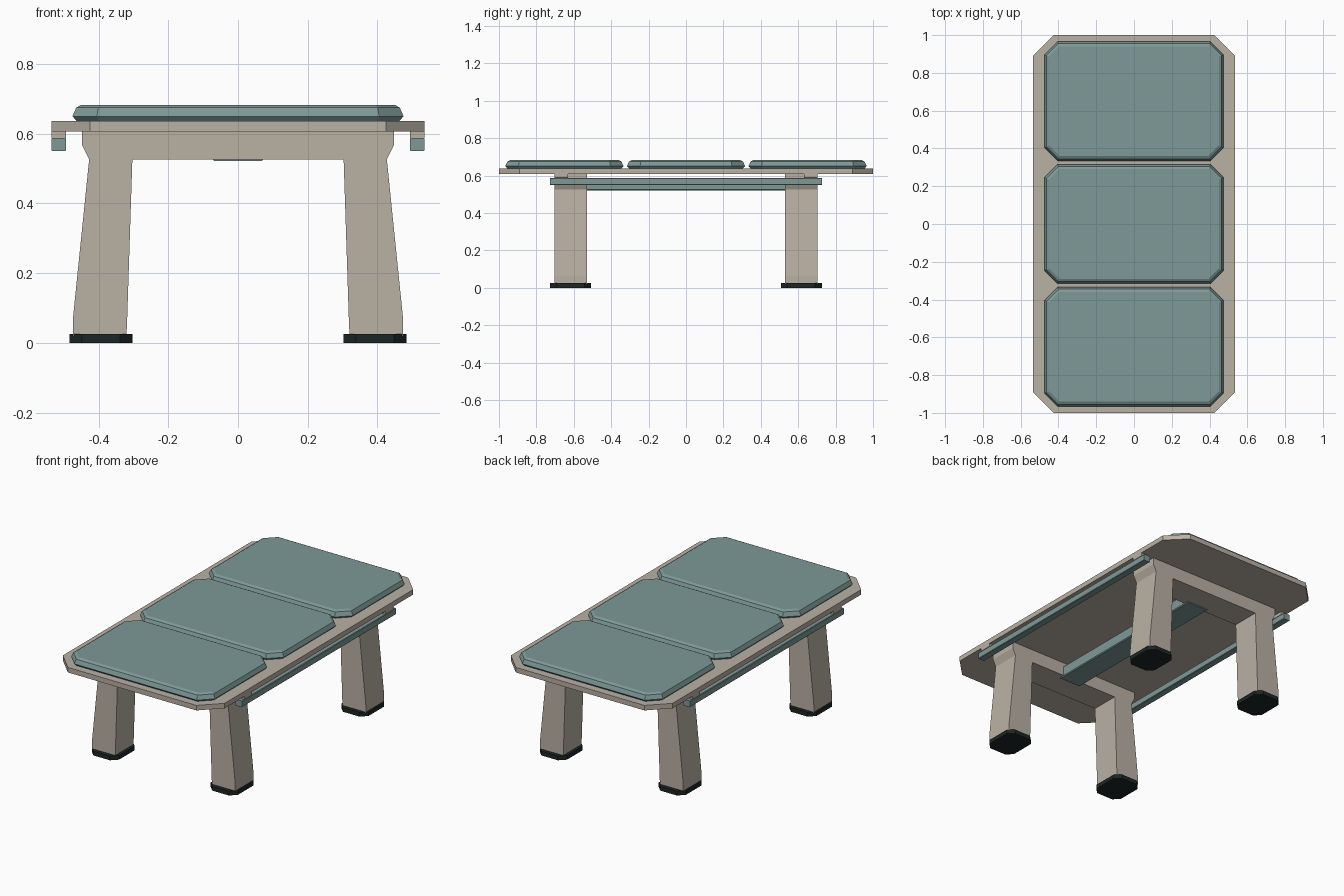
import bpy, bmesh

if "Cube" in bpy.data.objects:
    bpy.data.objects.remove(bpy.data.objects["Cube"])


def material(name, rgb):
    m = bpy.data.materials.new(name)
    m.diffuse_color = (*rgb, 1)
    m.use_nodes = True
    m.node_tree.nodes["Principled BSDF"].inputs["Base Color"].default_value = m.diffuse_color
    return m


BEIGE = material("warm beige", (0.49, 0.44, 0.372))
TEAL = material("muted teal", (0.206, 0.32, 0.31))
BLACK = material("dark rubber", (0.011, 0.019, 0.019))


def loft(name, rings, mat):
    """Closed solid through a list of matching point loops."""
    bm = bmesh.new()
    loops = [[bm.verts.new(p) for p in ring] for ring in rings]
    n = len(loops[0])
    for a, b in zip(loops, loops[1:]):
        for i in range(n):
            j = (i + 1) % n
            bm.faces.new((a[i], a[j], b[j], b[i]))
    bm.faces.new(loops[0])
    bm.faces.new(loops[-1])
    bmesh.ops.recalc_face_normals(bm, faces=bm.faces)
    mesh = bpy.data.meshes.new(name)
    bm.to_mesh(mesh)
    bm.free()
    mesh.materials.append(mat)
    ob = bpy.data.objects.new(name, mesh)
    bpy.context.collection.objects.link(ob)
    return ob


def octagon(cx, cy, hx, hy, c, z):
    """Rectangle with clipped corners at height z."""
    pts = [(hx, hy - c), (hx - c, hy), (c - hx, hy), (-hx, hy - c),
           (-hx, c - hy), (c - hx, -hy), (hx - c, -hy), (hx, c - hy)]
    return [(cx + x, cy + y, z) for x, y in pts]


def bar(name, cx, cz, hx, hz, c, y0, y1, mat):
    """Beam along y with clipped edges."""
    section = octagon(cx, cz, hx, hz, c, 0)
    return loft(name, [[(x, y, z) for x, z, _ in section] for y in (y0, y1)], mat)


# Deck with clipped corners
loft("deck", [octagon(0, 0, 0.535, 1.0, 0.11, z) for z in (0.607, 0.637)], BEIGE)

# Three bevelled cushions
CUSHION = [(0.012, 0.637), (0, 0.65), (0.011, 0.675), (0.026, 0.683)]
for i, cy in enumerate((-0.65, 0, 0.65)):
    loft(f"cushion_{i + 1}",
         [octagon(0, cy, 0.475 - d, 0.316 - d, 0.07 - 0.586 * d, z) for d, z in CUSHION],
         TEAL)

# Two leg frames, each a mirrored arch profile
half = [(0.303, 0.526), (0.318, 0.065), (0.32, 0.02), (0.474, 0.02),
        (0.474, 0.065), (0.427, 0.526), (0.447, 0.567), (0.447, 0.607)]
arch = half + [(-x, z) for x, z in reversed(half)]
for label, s in (("front", -1), ("back", 1)):
    loft(f"{label}_leg_frame",
         [[(x, s * y, z) for x, z in arch] for y in (0.53, 0.703)], BEIGE)
    for side, t in (("left", -1), ("right", 1)):
        # Rubber feet
        loft(f"{label}_{side}_foot",
             [octagon(t * 0.393, s * 0.617, 0.09, 0.109, 0.035, z) for z in (0, 0.025)],
             BLACK)
        # Spacers joining the rails to the deck
        bar(f"{label}_{side}_rail_spacer", t * 0.514, 0.598, 0.021, 0.0105, 0.001,
            s * 0.63, s * 0.703, BEIGE)

# Side rails
for side, t in (("left", -1), ("right", 1)):
    bar(f"{side}_rail", t * 0.514, 0.569, 0.021, 0.019, 0.003, -0.727, 0.727, TEAL)

# Central beam between the leg frames
bar("center_beam", 0, 0.554, 0.073, 0.033, 0.005, -0.56, 0.56, TEAL)
